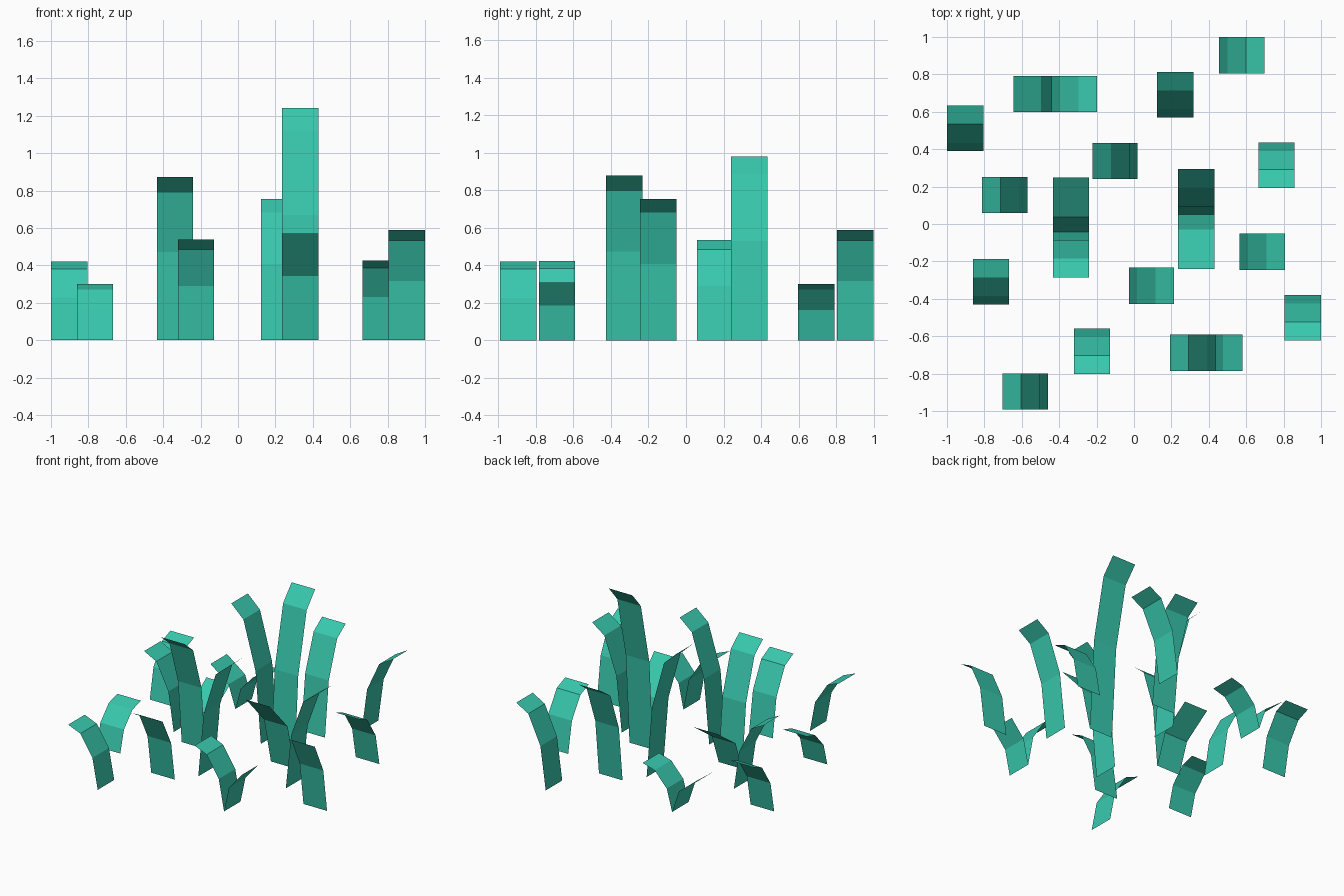
import bpy

if "Cube" in bpy.data.objects:
    bpy.data.objects.remove(bpy.data.objects["Cube"])

teal = bpy.data.materials.new("teal_green")
teal.diffuse_color = (0.040, 0.578, 0.418, 1)
teal.use_nodes = True
teal.node_tree.nodes["Principled BSDF"].inputs["Base Color"].default_value = teal.diffuse_color

W = 0.097  # half width of every blade

# side profiles: (fraction of reach, fraction of height)
STALK = [(0, 0), (0.18, 0.54), (0.59, 0.905), (1, 1)]
LEAF = [(0, 0), (0.275, 0.6), (1, 1)]


def blade(name, base, direction, reach, height, profile):
    """Bent, paper-thin strip leaning from its base along direction."""
    dx, dy = direction
    verts = []
    for r, h in profile:
        x, y, z = base[0] + dx * r * reach, base[1] + dy * r * reach, h * height
        verts += [(x - dy * W, y + dx * W, z), (x + dy * W, y - dx * W, z)]
    faces = [(2 * i, 2 * i + 1, 2 * i + 3, 2 * i + 2) for i in range(len(profile) - 1)]
    # wind so the upper side of the bend is the front
    faces = [f[::-1] for f in faces]
    me = bpy.data.meshes.new(name)
    me.from_pydata(verts, [], faces)
    me.materials.append(teal)
    ob = bpy.data.objects.new(name, me)
    bpy.context.collection.objects.link(ob)


N, S, E, Wt = (0, 1), (0, -1), (1, 0), (-1, 0)

# stalks: base x, base y, lean, height
stalks = [
    (-0.902, 0.39, N, 0.42), (-0.765, -0.43, N, 0.30),
    (0.22, 0.57, N, 0.755), (0.333, 0.05, N, 1.24),
    (-0.337, -0.042, S, 0.873), (-0.225, -0.56, S, 0.537),
    (0.762, 0.435, S, 0.425), (0.902, -0.38, S, 0.588),
    (0.455, 0.902, E, 0.588), (-0.44, 0.695, E, 0.30),
    (0.565, -0.148, E, 0.755), (-0.028, -0.33, E, 0.88),
    (0.02, 0.337, Wt, 0.98), (-0.57, 0.155, Wt, 0.537),
    (-0.46, -0.895, Wt, 0.42), (0.435, -0.688, Wt, 0.425),
]
for i, (x, y, d, h) in enumerate(stalks):
    blade(f"stalk_{i + 1}", (x, y), d, 0.243, h, STALK)

# side leaves sharing a stalk base and leaning the other way
leaves = [
    (0.333, 0.05, S, 0.291, 0.57), (-0.337, -0.042, N, 0.291, 0.37),
    (-0.44, 0.695, Wt, 0.205, 0.28), (0.435, -0.688, E, 0.145, 0.31),
]
for i, (x, y, d, r, h) in enumerate(leaves):
    blade(f"side_leaf_{i + 1}", (x, y), d, r, h, LEAF)
